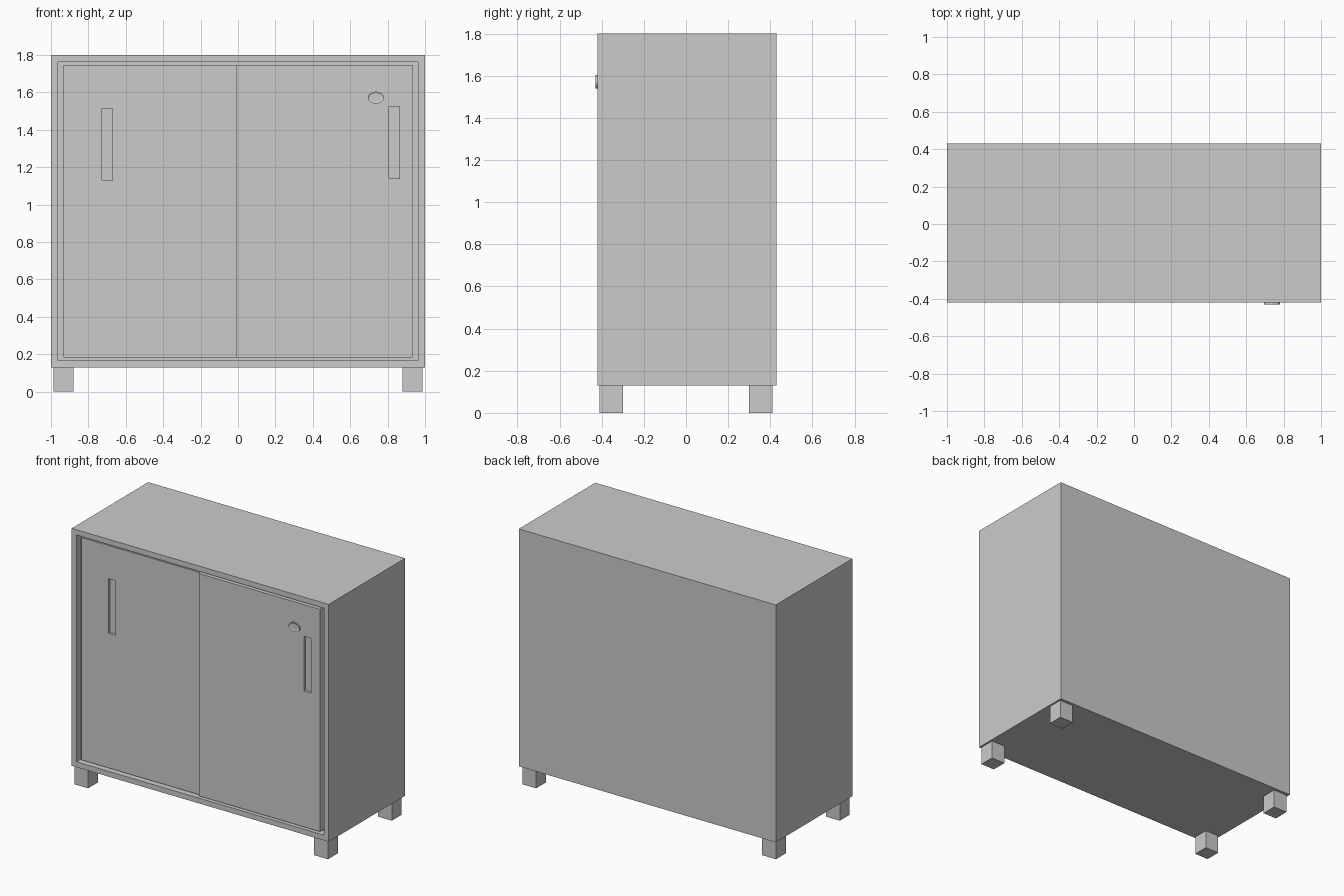
import bpy, bmesh
from mathutils import Matrix, Vector

if "Cube" in bpy.data.objects:
    bpy.data.objects.remove(bpy.data.objects["Cube"])

FRONT, BACK = -0.42, 0.43


def box(name, lo, hi):
    lo, hi = Vector(lo), Vector(hi)
    bm = bmesh.new()
    bmesh.ops.create_cube(bm, size=1)
    bmesh.ops.scale(bm, vec=hi - lo, verts=bm.verts)
    bmesh.ops.translate(bm, vec=(lo + hi) / 2, verts=bm.verts)
    me = bpy.data.meshes.new(name)
    bm.to_mesh(me)
    bm.free()
    ob = bpy.data.objects.new(name, me)
    bpy.context.collection.objects.link(ob)
    return ob


# Cabinet body with a recessed front opening
body = box("cabinet_body", (-1, FRONT, 0.13), (1, BACK, 1.8))
bm = bmesh.new()
bm.from_mesh(body.data)
bm.normal_update()
front = min(bm.faces, key=lambda f: f.calc_center_median().y)
bmesh.ops.inset_region(bm, faces=[front], thickness=0.053)
ext = bmesh.ops.extrude_discrete_faces(bm, faces=[front])
bmesh.ops.translate(bm, vec=(0, 0.05, 0), verts=ext["faces"][0].verts)
bm.to_mesh(body.data)
bm.free()


# Sliding doors with finger-pull slots
def door(name, x0, x1, y, slot_x, slot_z):
    ob = box(name, (x0, y, 0.183), (x1, FRONT + 0.05, 1.747))
    cutter = box(name + "_slot_cutter",
                 (slot_x - 0.028, y - 0.02, slot_z - 0.192),
                 (slot_x + 0.028, y + 0.018, slot_z + 0.192))
    cutter.hide_render = True
    cutter.hide_set(True)
    cut = ob.modifiers.new("pull_slot", 'BOOLEAN')
    cut.operation = 'DIFFERENCE'
    cut.solver = 'EXACT'
    cut.object = cutter


door("left_door", -0.934, -0.01, FRONT + 0.015, -0.698, 1.322)
door("right_door", -0.01, 0.932, FRONT, 0.835, 1.332)

# Oval lock with a shallow dished face
bm = bmesh.new()
bmesh.ops.create_cone(bm, cap_ends=True, segments=32, radius1=1, radius2=1, depth=1,
                      matrix=Matrix.Rotation(1.5707963, 4, 'X'))
bmesh.ops.scale(bm, vec=(0.043, 0.014, 0.032), verts=bm.verts)
bmesh.ops.translate(bm, vec=(0.737, -0.423, 1.572), verts=bm.verts)
bm.normal_update()
face = min(bm.faces, key=lambda f: f.calc_center_median().y)
bmesh.ops.inset_region(bm, faces=[face], thickness=0.010)
bmesh.ops.translate(bm, vec=(0, 0.004, 0), verts=face.verts)
me = bpy.data.meshes.new("door_lock")
bm.to_mesh(me)
bm.free()
bpy.context.collection.objects.link(bpy.data.objects.new("door_lock", me))

# Four square feet
for sx, side in ((-1, "left"), (1, "right")):
    for sy, end in ((-1, "front"), (1, "back")):
        cx, cy = sx * 0.933, sy * 0.355
        box(f"{end}_{side}_foot", (cx - 0.054, cy - 0.055, 0), (cx + 0.054, cy + 0.055, 0.13))
